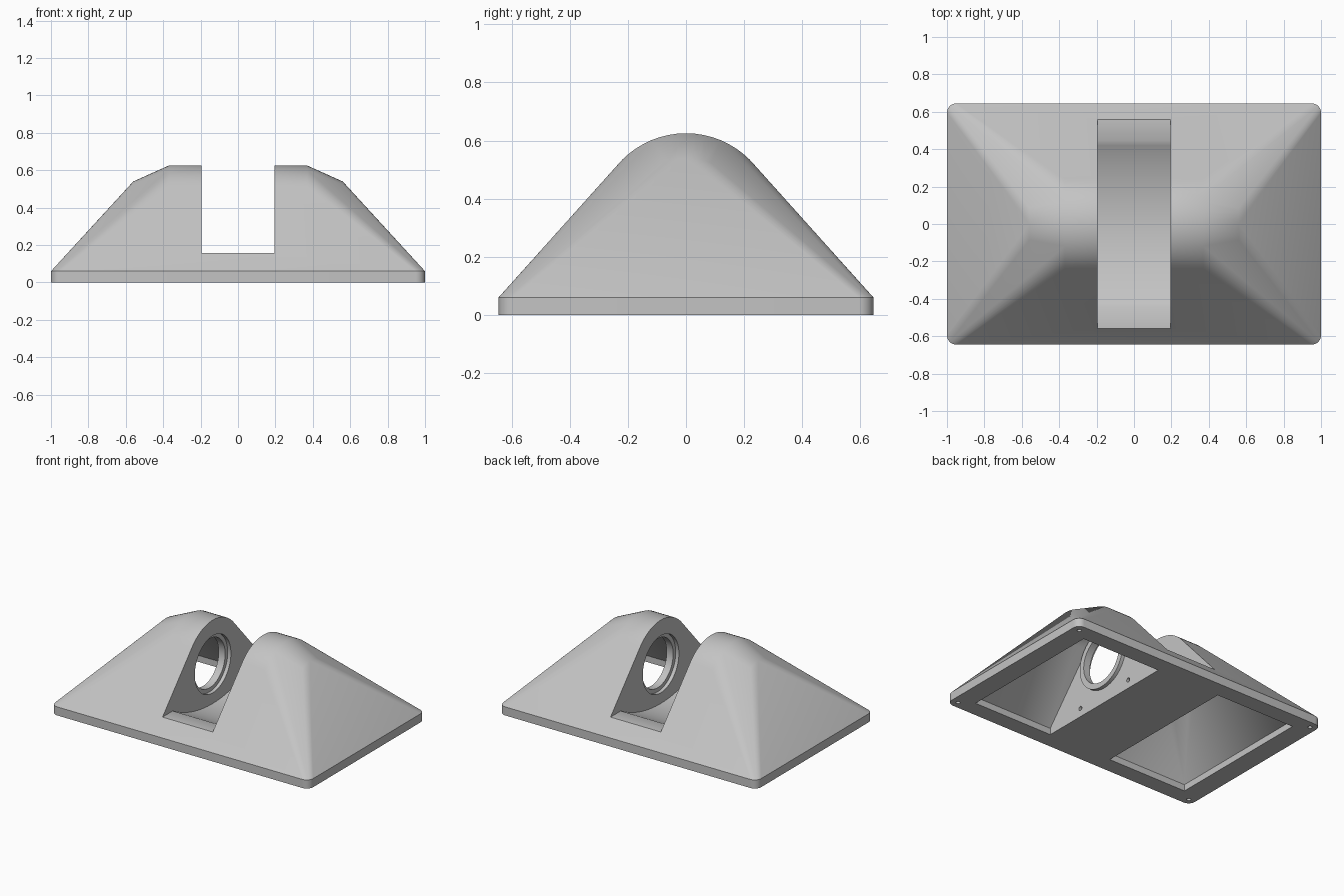
import bpy, bmesh
from math import sin, cos, pi, asin
from mathutils import Matrix

if "Cube" in bpy.data.objects:
    bpy.data.objects.remove(bpy.data.objects["Cube"])

AXIS_Z = 0.315      # height of the bearing axis
SLOT = 0.195        # half width of the slot

grey = bpy.data.materials.new("light_grey")
grey.use_nodes = True
colour = (0.55, 0.55, 0.55, 1)
grey.diffuse_color = colour
grey.node_tree.nodes["Principled BSDF"].inputs["Base Color"].default_value = colour


def finish(name, bm):
    bmesh.ops.recalc_face_normals(bm, faces=bm.faces)
    mesh = bpy.data.meshes.new(name)
    bm.to_mesh(mesh)
    bm.free()
    mesh.materials.append(grey)
    obj = bpy.data.objects.new(name, mesh)
    bpy.context.collection.objects.link(obj)
    return obj


def hull(name, points):
    bm = bmesh.new()
    for p in points:
        bm.verts.new(p)
    found = bmesh.ops.convex_hull(bm, input=bm.verts)
    loose = {g for g in found["geom_interior"] + found["geom_unused"]
             if isinstance(g, bmesh.types.BMVert)}
    bmesh.ops.delete(bm, geom=list(loose), context="VERTS")
    bmesh.ops.dissolve_limit(bm, angle_limit=0.002, verts=bm.verts, edges=bm.edges)
    return finish(name, bm)


def rounded_rect(hx, hy, r, z):
    return [(sx * (hx - r + r * cos(i * pi / 16)), sy * (hy - r + r * sin(i * pi / 16)), z)
            for sx in (-1, 1) for sy in (-1, 1) for i in range(9)]


def ring(x, r, n=64):
    return [(x, r * cos(2 * pi * i / n), AXIS_Z + r * sin(2 * pi * i / n)) for i in range(n)]


def cylinder(name, r, depth, centre, along_x=True):
    bm = bmesh.new()
    turn = Matrix.Rotation(pi / 2, 4, "Y") if along_x else Matrix()
    bmesh.ops.create_cone(bm, cap_ends=True, segments=64 if along_x else 16, radius1=r,
                          radius2=r, depth=depth, matrix=Matrix.Translation(centre) @ turn)
    return finish(name, bm)


def combine(obj, tool, operation="DIFFERENCE"):
    tool.hide_render = True
    mod = obj.modifiers.new("cut", "BOOLEAN")
    mod.operation, mod.object, mod.solver = operation, tool, "EXACT"
    bpy.context.view_layer.objects.active = obj
    bpy.ops.object.modifier_apply(modifier=mod.name)
    bpy.data.objects.remove(tool)


# Sloping shell: rounded plate blended into a ridge with tapered ends
points = [p for z in (0, 0.06) for p in rounded_rect(1, 0.645, 0.05, z)]
for s in (-1, 1):
    points += ring(s * 0.37, 0.31) + ring(s * 0.56, 0.225)
housing = hull("housing", points)

# Central slot with a shallow curved floor
R, CZ, edge = 0.904, 0.944, 0.445
span = asin(edge / R)
profile = [(-0.7, 0.157)]
profile += [(R * sin(a), CZ - R * cos(a)) for a in (span * (i / 16 - 1) for i in range(33))]
profile += [(0.7, 0.157), (0.7, 0.8), (-0.7, 0.8)]
bm = bmesh.new()
face = bm.faces.new([bm.verts.new((-SLOT, y, z)) for y, z in profile])
side = bmesh.ops.extrude_face_region(bm, geom=[face])["geom"]
bmesh.ops.translate(bm, vec=(2 * SLOT, 0, 0),
                    verts=[v for v in side if isinstance(v, bmesh.types.BMVert)])
combine(housing, finish("slot_cutter", bm))

for s in (-1, 1):
    # Hollow underside
    points = [(s * x, y, z) for x in (0.245, 0.86) for y in (-0.53, 0.53) for z in (-0.1, 0.045)]
    points += ring(s * 0.245, 0.225) + ring(s * 0.34, 0.225) + ring(s * 0.5, 0.14)
    combine(housing, hull("cavity_cutter", points))
    # Bearing seat: boss, bore and counterbore
    combine(housing, cylinder("boss", 0.21, 0.05, (s * 0.245, 0, AXIS_Z)), "UNION")
    combine(housing, cylinder("bore_cutter", 0.172, 0.3, (s * 0.25, 0, AXIS_Z)))
    combine(housing, cylinder("seat_cutter", 0.2, 0.06, (s * (SLOT - 0.005), 0, AXIS_Z)))
    for t in (-1, 1):
        # Small wall holes and corner screw holes
        combine(housing, cylinder("wall_hole_cutter", 0.015, 0.04, (s * 0.24, t * 0.235, 0.06)))
        combine(housing, cylinder("screw_hole_cutter", 0.014, 0.08,
                                  (s * 0.95, t * 0.595, 0), False))

bpy.ops.object.select_all(action="DESELECT")
housing.select_set(True)
bpy.context.view_layer.objects.active = housing
bpy.ops.object.shade_smooth_by_angle(angle=pi / 6)
